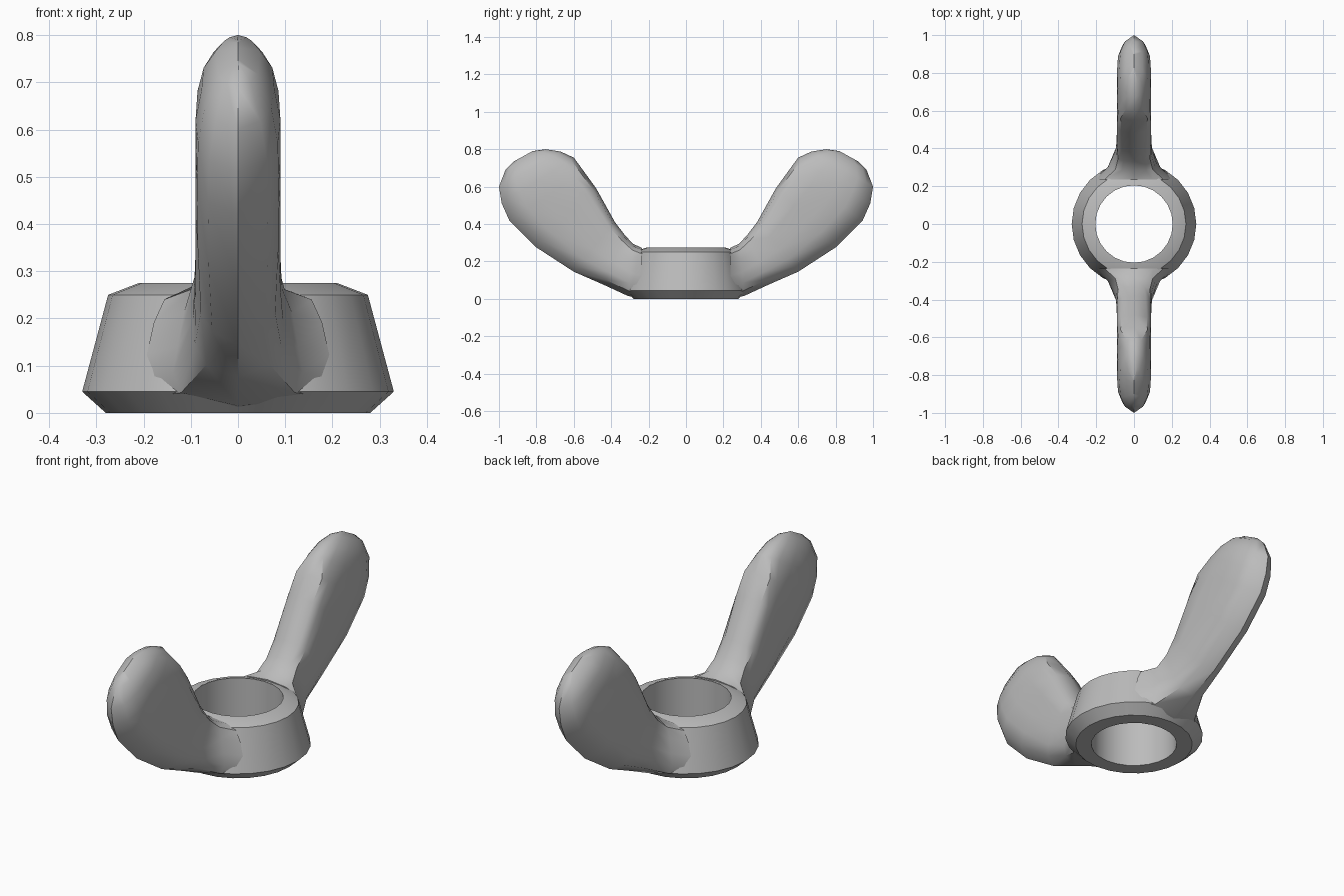
import bpy
import bmesh
import math
from mathutils import Vector
from mathutils.geometry import intersect_point_line

cube = bpy.data.objects.get("Cube")
if cube:
    bpy.data.objects.remove(cube, do_unlink=True)

grey = bpy.data.materials.new("plain grey metal")
grey.use_nodes = True
colour = (0.5, 0.5, 0.5, 1)
grey.diffuse_color = colour
grey.node_tree.nodes["Principled BSDF"].inputs["Base Color"].default_value = colour


def finish(name, bm, angle):
    bmesh.ops.remove_doubles(bm, verts=bm.verts, dist=0.0005)
    bmesh.ops.recalc_face_normals(bm, faces=bm.faces)
    mesh = bpy.data.meshes.new(name)
    bm.to_mesh(mesh)
    bm.free()
    mesh.materials.append(grey)
    ob = bpy.data.objects.new(name, mesh)
    bpy.context.collection.objects.link(ob)
    bpy.ops.object.select_all(action="DESELECT")
    ob.select_set(True)
    bpy.context.view_layer.objects.active = ob
    bpy.ops.object.shade_smooth_by_angle(angle=math.radians(angle))


def bridge(bm, a, b):
    for i in range(len(a)):
        j = (i + 1) % len(a)
        bm.faces.new((a[i], a[j], b[j], b[i]))


# Collar: closed ring profile (radius, height) turned around z
SEGMENTS = 24
profile = [(0.205, 0), (0.28, 0), (0.33, 0.045), (0.275, 0.25), (0.21, 0.275), (0.205, 0.275)]
bm = bmesh.new()
rings = []
for s in range(SEGMENTS):
    a = math.tau * s / SEGMENTS
    rings.append([bm.verts.new((r * math.cos(a), r * math.sin(a), z)) for r, z in profile])
for s in range(SEGMENTS):
    bridge(bm, rings[s], rings[(s + 1) % SEGMENTS])
finish("threaded_collar", bm, 25)

# Wing stations: inner edge (y, z), outer edge (y, z)
stations = [
    ((0.235, 0.272), (0.24, 0.005)),
    ((0.285, 0.295), (0.31, 0.015)),
    ((0.33, 0.345), (0.44, 0.075)),
    ((0.38, 0.41), (0.60, 0.145)),
    ((0.48, 0.59), (0.80, 0.275)),
    ((0.545, 0.68), (0.945, 0.42)),
    ((0.60, 0.755), (0.985, 0.51)),
    ((0.67, 0.787), (1.0, 0.60)),
    ((0.75, 0.80), (0.965, 0.69)),
    ((0.82, 0.79), (0.92, 0.735)),
]
# Half thickness at the inner and outer edge, and depth of the outer rounding
flare = [(0.16, 0.22, 0.045), (0.10, 0.15, 0.06), (0.09, 0.10, 0.11), (0.09, 0.09, 0.16)]
ACROSS = (0, 0.04, 0.12, 0.3, 0.55, 0.75, 0.9, 1)
inner = [Vector((0, *a)) for a, b in stations]
outer = [Vector((0, *b)) for a, b in stations]
rounded_rim = outer + inner[:5:-1]
inner_rim = inner[:7]


def distance(p, line):
    best = 9.0
    for a, b in zip(line, line[1:]):
        t = intersect_point_line(p, a, b)[1]
        q = a.lerp(b, min(1, max(0, t)))
        best = min(best, (p - q).length)
    return best


def bulge(d, depth):
    t = min(1, d / depth)
    return math.sqrt(1 - (1 - t) ** 2)


def make_wing(name, turn):
    bm = bmesh.new()
    loops = []
    for k, (a, b) in enumerate(zip(inner, outer)):
        top, bottom, depth = flare[min(k, 3)]
        left, right = [], []
        for u in ACROSS:
            p = a.lerp(b, u)
            half = top + (bottom - top) * u
            x = half * min(bulge(distance(p, rounded_rim), depth),
                           bulge(distance(p, inner_rim), 0.05))
            if u in (0, 1):
                left.append(bm.verts.new((0, p.y * turn, p.z)))
            else:
                left.append(bm.verts.new((x, p.y * turn, p.z)))
                right.append(bm.verts.new((-x, p.y * turn, p.z)))
        loops.append(left + right[::-1])
    for a, b in zip(loops, loops[1:]):
        bridge(bm, a, b)
    # Root cap; the tip closes to a ridge when its doubled points merge
    bm.faces.new(loops[0])
    finish(name, bm, 40)


make_wing("front_wing", -1)
make_wing("back_wing", 1)
